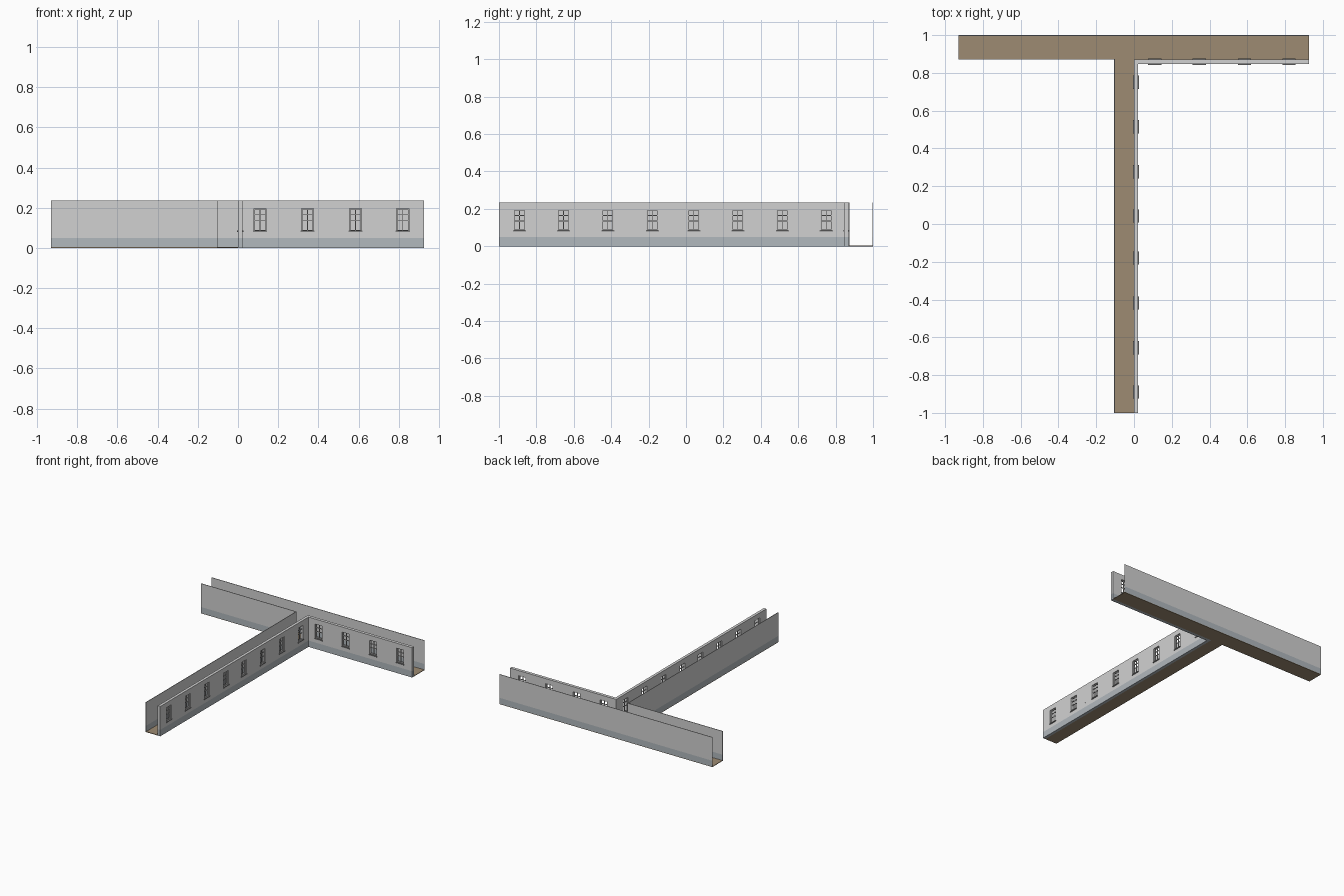
import bpy, bmesh

if "Cube" in bpy.data.objects:
    bpy.data.objects.remove(bpy.data.objects["Cube"])

def material(name, rgb):
    m = bpy.data.materials.new(name)
    m.diffuse_color = (*rgb, 1)
    m.use_nodes = True
    m.node_tree.nodes["Principled BSDF"].inputs["Base Color"].default_value = m.diffuse_color
    return m

PLASTER = material("pale grey plaster", (0.64, 0.64, 0.64))
BAND = material("blue grey skirting", (0.44, 0.48, 0.51))
FLOOR = material("tan floor", (0.34, 0.26, 0.17))
SILL = material("dark grey sill", (0.22, 0.22, 0.22))
FRAME = material("grey window frame", (0.55, 0.55, 0.55))

H, BAND_H = 0.235, 0.05          # wall height, skirting height
WIN_W, Z0, Z1 = 0.06, 0.085, 0.195   # window width, bottom, top
THIN = 0.004

def boxes(name, mat, items):
    """One object from (x0, x1, y0, y1, z0, z1) boxes."""
    bm = bmesh.new()
    for x0, x1, y0, y1, z0, z1 in items:
        vs = bmesh.ops.create_cube(bm, size=1)["verts"]
        for v in vs:
            v.co.x = x1 if v.co.x > 0 else x0
            v.co.y = y1 if v.co.y > 0 else y0
            v.co.z = z1 if v.co.z > 0 else z0
    me = bpy.data.meshes.new(name)
    bm.to_mesh(me)
    bm.free()
    me.materials.append(mat)
    ob = bpy.data.objects.new(name, me)
    bpy.context.collection.objects.link(ob)
    return ob

# Floors of the cross corridor and the long corridor
boxes("floor", FLOOR, [(-0.93, 0.927, 0.87, 1, 0, THIN),
                       (-0.105, 0, -1, 0.87, 0, THIN)])

# Plain thin walls: back, left of the junction, left side of the long corridor
def plain_wall(name, x0, x1, y0, y1):
    boxes(name + "_skirting", BAND, [(x0, x1, y0, y1, 0, BAND_H)])
    boxes(name, PLASTER, [(x0, x1, y0, y1, BAND_H, H)])

plain_wall("back_wall", -0.93, 0.927, 1 - THIN, 1)
plain_wall("left_front_wall", -0.93, -0.105, 0.87, 0.87 + THIN)
plain_wall("long_left_wall", -0.105, -0.105 + THIN, -1, 0.87 + THIN)

# Thick walls with open windows; u runs along the wall, d through it
def window_wall(name, along_y, u0, u1, d0, d1, centres):
    def b(ua, ub, da, db, za, zb):
        return (da, db, ua, ub, za, zb) if along_y else (ua, ub, da, db, za, zb)
    boxes(name + "_skirting", BAND, [b(u0, u1, d0, d1, 0, BAND_H)])
    wall = [b(u0, u1, d0, d1, BAND_H, Z0), b(u0, u1, d0, d1, Z1, H)]
    edges = [u0] + [c + s * WIN_W / 2 for c in centres for s in (-1, 1)] + [u1]
    wall += [b(p, q, d0, d1, Z0, Z1) for p, q in zip(edges[::2], edges[1::2])]
    boxes(name, PLASTER, wall)

    # Frames, one upright bar, two cross bars, and a sill on both sides
    frames, sills = [], []
    mid = (d0 + d1) / 2
    da, db = mid - 0.003, mid + 0.003
    for c in centres:
        l, r = c - WIN_W / 2, c + WIN_W / 2
        for u in (l + 0.002, c, r - 0.002):
            frames.append(b(u - 0.002, u + 0.002, da, db, Z0, Z1))
        for z in (Z0 + 0.002, 0.135, 0.165, Z1 - 0.002):
            frames.append(b(l, r, da, db, z - 0.002, z + 0.002))
        sills.append(b(c - 0.035, c + 0.035, d0 - 0.005, d1 + 0.005, Z0 - 0.007, Z0 + 0.001))
    boxes(name + "_window_frames", FRAME, frames)
    boxes(name + "_sills", SILL, sills)

window_wall("long_window_wall", True, -1, 0.846, 0, 0.022,
            [-0.89, -0.655, -0.418, -0.18, 0.042, 0.277, 0.515, 0.75])
window_wall("cross_window_wall", False, 0, 0.927, 0.846, 0.87,
            [0.11, 0.346, 0.585, 0.82])
